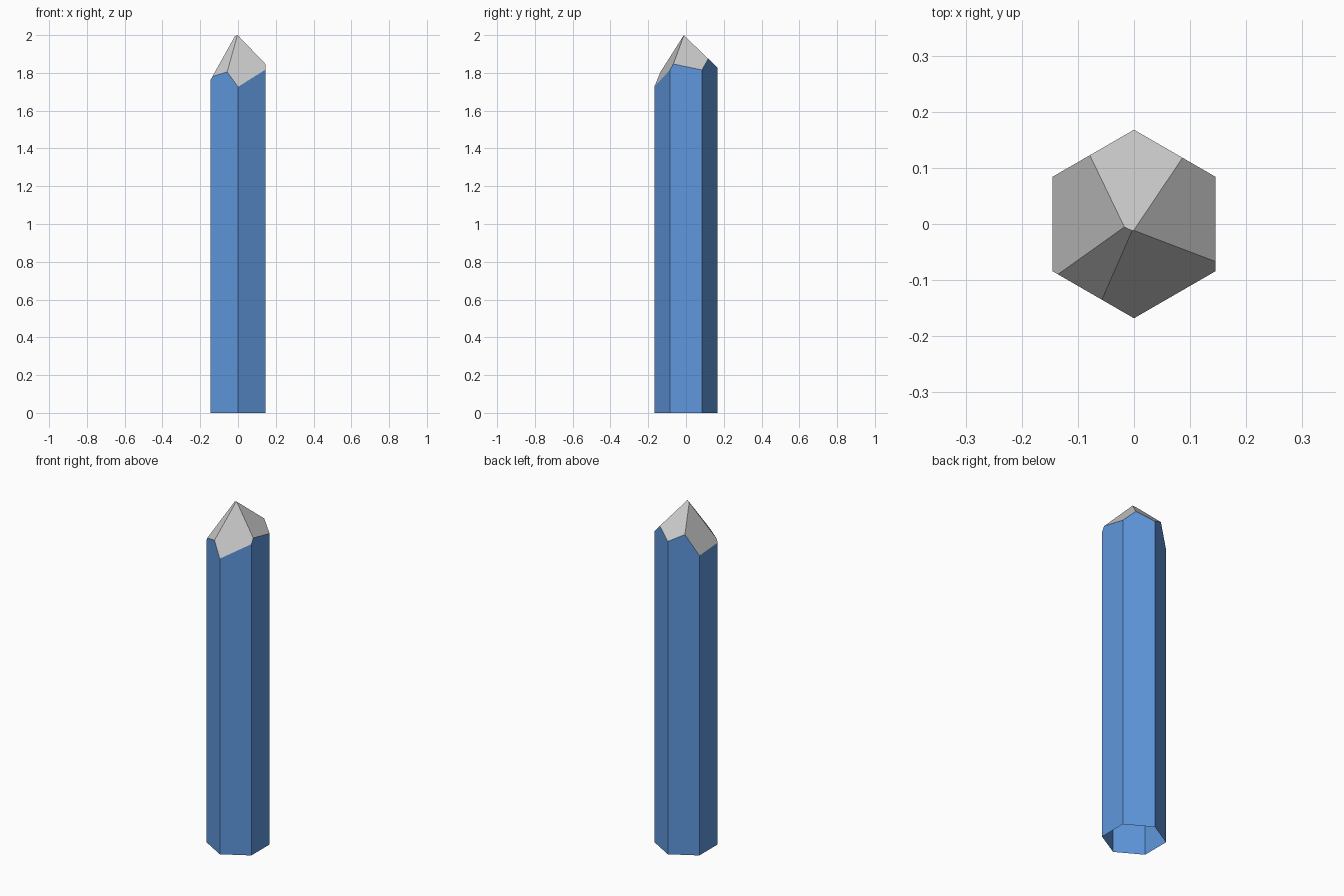
import bpy, bmesh
from math import sin, cos, pi
from mathutils import Vector

cube = bpy.data.objects.get("Cube")
if cube:
    bpy.data.objects.remove(cube, do_unlink=True)


def material(name, rgb):
    mat = bpy.data.materials.new(name)
    color = (*rgb, 1.0)
    mat.use_nodes = True
    mat.diffuse_color = color
    mat.node_tree.nodes["Principled BSDF"].inputs["Base Color"].default_value = color
    return mat


blue = material("blue", (0.115, 0.31, 0.716))
grey = material("light grey", (0.58, 0.58, 0.58))

# Hexagonal shaft, taller than needed so the tip can be cut from it
RADIUS = 0.168
bm = bmesh.new()
ring = [bm.verts.new((RADIUS * sin(i * pi / 3), RADIUS * cos(i * pi / 3), 0)) for i in range(6)]
base = bm.faces.new(ring)
top = bmesh.ops.extrude_face_region(bm, geom=[base], use_keep_orig=True)["geom"]
bmesh.ops.translate(bm, vec=(0, 0, 2.4), verts=[g for g in top if isinstance(g, bmesh.types.BMVert)])
bmesh.ops.recalc_face_normals(bm, faces=bm.faces[:])

# Uneven tip facets, each a plane z = slope_x * x + slope_y * y + height
facets = [
    (0.0, -0.96, 1.988),      # back
    (-1.12, -0.207, 1.996),   # left
    (-0.378, 1.741, 2.0185),  # front
    (0.976, 1.148, 2.016),    # front right
    (1.845, -0.071, 2.0244),  # right
]
for slope_x, slope_y, height in facets:
    cut = bmesh.ops.bisect_plane(
        bm, geom=bm.verts[:] + bm.edges[:] + bm.faces[:], dist=1e-6,
        plane_co=(0, 0, height), plane_no=Vector((-slope_x, -slope_y, 1)).normalized(),
        clear_outer=True)
    rim = [e for e in bm.edges if e.is_boundary]
    bmesh.ops.edgeloop_fill(bm, edges=rim)
bmesh.ops.recalc_face_normals(bm, faces=bm.faces[:])
bm.normal_update()

# Grey tip above blue walls, with an open underside
bmesh.ops.delete(bm, geom=[f for f in bm.faces if f.normal.z < -0.9], context="FACES")
for face in bm.faces:
    face.material_index = 1 if face.normal.z > 0.1 else 0
    face.smooth = False

mesh = bpy.data.meshes.new("crystal")
bm.to_mesh(mesh)
bm.free()
mesh.materials.append(blue)
mesh.materials.append(grey)
crystal = bpy.data.objects.new("crystal", mesh)
bpy.context.scene.collection.objects.link(crystal)
